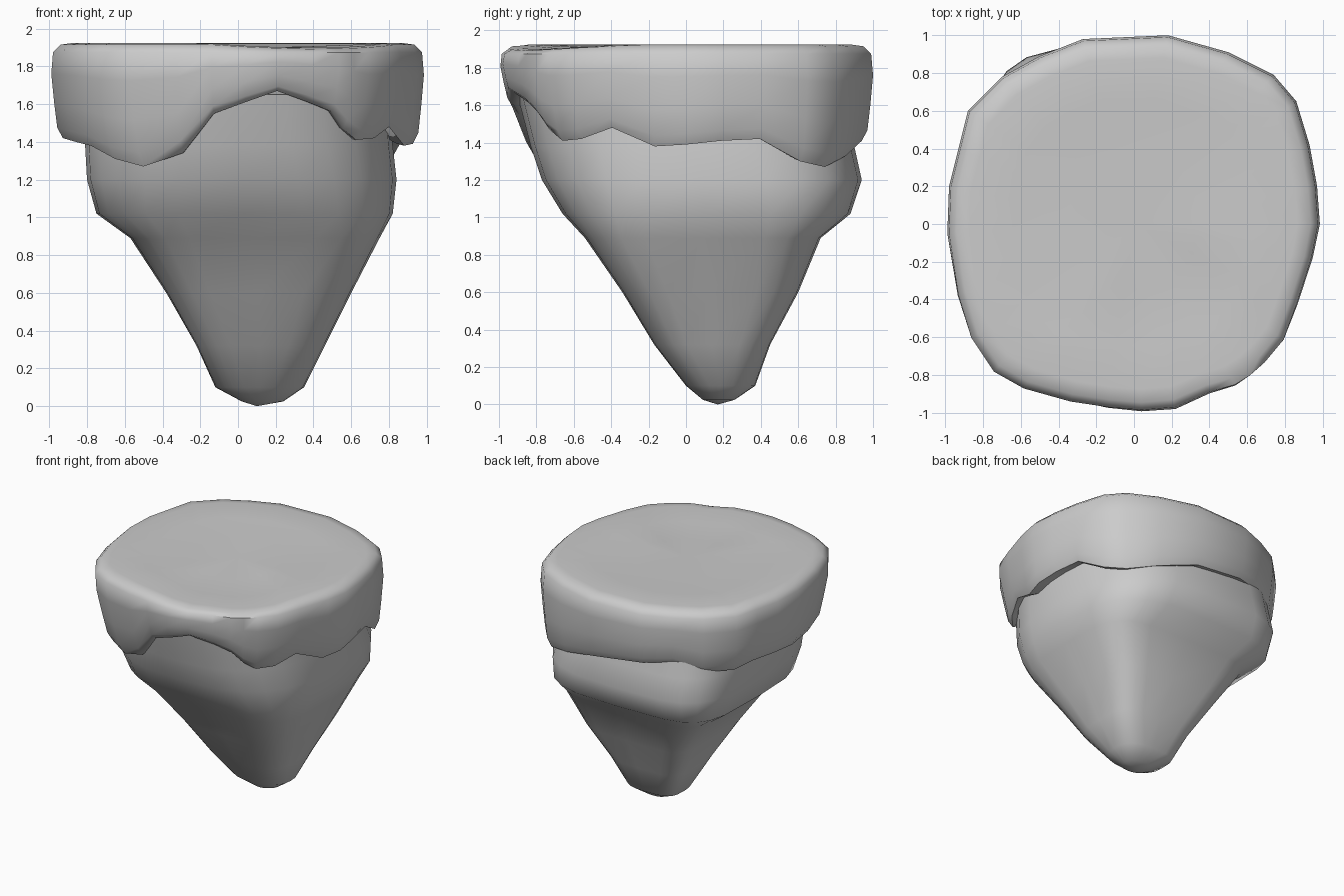
import bpy
import bmesh
from math import cos, sin, pi, copysign

default_cube = bpy.data.objects.get("Cube")
if default_cube:
    bpy.data.objects.remove(default_cube, do_unlink=True)

stone = bpy.data.materials.new("plain grey")
stone.use_nodes = True
grey = (0.6, 0.6, 0.6, 1)
stone.diffuse_color = grey
stone.node_tree.nodes["Principled BSDF"].inputs["Base Color"].default_value = grey


def loft(name, rings, start, end):
    """Skin a stack of equal rings, closed by a centre point at each given end."""
    bm = bmesh.new()
    loops = [[bm.verts.new(p) for p in ring] for ring in rings]
    count = len(loops[0])
    for low, high in zip(loops, loops[1:]):
        for i in range(count):
            j = (i + 1) % count
            bm.faces.new((low[i], low[j], high[j], high[i]))
    for loop, point in ((loops[0], start), (loops[-1], end)):
        if point:
            tip = bm.verts.new(point)
            for i in range(count):
                bm.faces.new((loop[i], loop[(i + 1) % count], tip))
    bmesh.ops.recalc_face_normals(bm, faces=bm.faces)
    mesh = bpy.data.meshes.new(name)
    bm.to_mesh(mesh)
    bm.free()
    mesh.materials.append(stone)
    obj = bpy.data.objects.new(name, mesh)
    bpy.context.collection.objects.link(obj)
    bpy.ops.object.select_all(action="DESELECT")
    obj.select_set(True)
    bpy.context.view_layer.objects.active = obj
    bpy.ops.object.shade_smooth_by_angle(angle=pi / 3)
    return obj


def rounded_ring(left, right, front, back, z, power, count=24):
    """Squarish oval in the x and y limits, fullest at back right, softest at front left."""
    ring = []
    for i in range(count):
        a = 2 * pi * i / count
        c, s = cos(a), sin(a)
        corner = 1.4 if c < 0 < s else 0.9 if s < 0 < c else 1
        c, s = (copysign(abs(v) ** (2 / (power * corner)), v) for v in (c, s))
        ring.append(((left + right) / 2 + c * (right - left) / 2,
                     (front + back) / 2 + s * (back - front) / 2, z))
    return ring


# Tapering rock: x limits, y limits, height, squareness
rock_levels = [
    (0.02, 0.24, 0.09, 0.26, 0.025, 2),
    (-0.12, 0.35, 0.0, 0.37, 0.1, 2.6),
    (-0.22, 0.46, -0.17, 0.45, 0.32, 3.6),
    (-0.38, 0.6, -0.34, 0.6, 0.6, 4.2),
    (-0.57, 0.75, -0.54, 0.72, 0.89, 4.2),
    (-0.75, 0.82, -0.66, 0.88, 1.02, 3.4),
    (-0.8, 0.84, -0.77, 0.94, 1.2, 3),
    (-0.81, 0.82, -0.83, 0.9, 1.38, 2.8),
    (-0.8, 0.8, -0.9, 0.86, 1.65, 2.6),
]
loft("rock_base", [rounded_ring(*level) for level in rock_levels],
     (0.1, 0.17, 0), (0, 0, 1.8))

# Turf cap: outline x, y and height of the drooping lower edge
rim = [
    (0.985, 0, 1.39), (0.97, 0.2, 1.41), (0.93, 0.42, 1.42),
    (0.86, 0.65, 1.3), (0.74, 0.79, 1.27), (0.5, 0.91, 1.33),
    (0.18, 1, 1.41), (-0.27, 0.98, 1.46), (-0.5, 0.89, 1.49),
    (-0.7, 0.78, 1.42), (-0.88, 0.6, 1.42), (-0.93, 0.4, 1.44),
    (-0.98, 0.2, 1.44), (-0.99, -0.05, 1.42), (-0.94, -0.38, 1.4),
    (-0.87, -0.61, 1.38), (-0.75, -0.79, 1.31), (-0.59, -0.88, 1.27),
    (-0.34, -0.95, 1.34), (-0.14, -0.98, 1.55), (0.04, -0.995, 1.61),
    (0.22, -0.98, 1.67), (0.4, -0.9, 1.61), (0.54, -0.86, 1.56),
    (0.62, -0.81, 1.47), (0.7, -0.74, 1.41), (0.8, -0.62, 1.42),
    (0.87, -0.43, 1.48), (0.95, -0.18, 1.38),
]
rim_top = 1.875
# Bulging side profile: outline scale, share of height from lower edge to rim
side = [(0.8, 0.12), (0.9, 0.02), (0.94, 0), (0.97, 0.12),
        (0.985, 0.4), (1, 0.75), (0.99, 1)]


def skirt_point(x, y, z, scale, share):
    """Point on the skirt; low drips at the front tuck in against the rock."""
    tuck = 0.27 * max(0, 1.65 - z) * max(0, -y) * (1 - share)
    return (x * (scale - tuck), y * (scale - tuck), z + (rim_top - z) * share)


def turf_height(x, y, z):
    """Gentle hollow toward the front left of the top."""
    return z - 0.03 * max(0, 1 - ((x - 0.3) ** 2 + (y + 0.6) ** 2) / 0.3)


cap_rings = [[skirt_point(*p, s, t) for p in rim] for s, t in side]
for s, z in ((0.95, 1.915), (0.88, 1.925), (0.65, 1.915), (0.35, 1.905)):
    cap_rings.append([(x * s, y * s, turf_height(x * s, y * s, z))
                      for x, y, _ in rim])
loft("turf_cap", cap_rings, None, (0, 0, 1.9))
